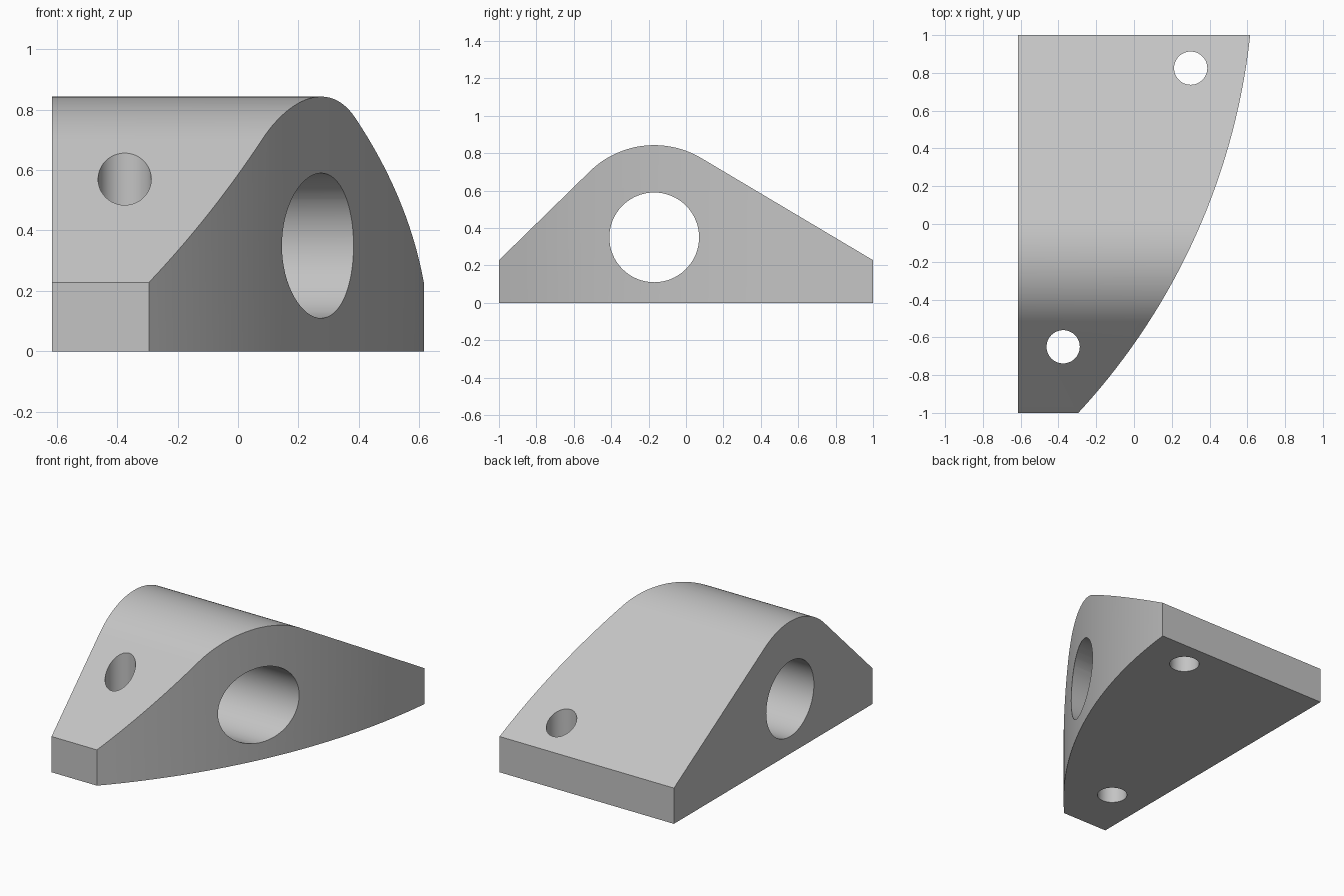
import bpy
import bmesh
from math import acos, atan2, cos, hypot, pi, sin
from mathutils import Matrix, Vector

cube = bpy.data.objects.get("Cube")
if cube:
    bpy.data.objects.remove(cube, do_unlink=True)

HALF_X = 0.615
EDGE_Z = 0.228

grey = bpy.data.materials.new("light grey")
grey.use_nodes = True
grey.diffuse_color = (0.55, 0.55, 0.55, 1)
grey.node_tree.nodes["Principled BSDF"].inputs["Base Color"].default_value = grey.diffuse_color


def arc(centre, radius, start, end, steps):
    return [(centre[0] + radius * cos(start + (end - start) * i / steps),
             centre[1] + radius * sin(start + (end - start) * i / steps))
            for i in range(steps + 1)]


def prism(name, outline, place, sweep):
    """Sweep a closed 2D outline into a solid."""
    bm = bmesh.new()
    face = bm.faces.new([bm.verts.new(place(p)) for p in outline])
    result = bmesh.ops.extrude_face_region(bm, geom=[face])
    moved = [v for v in result["geom"] if isinstance(v, bmesh.types.BMVert)]
    bmesh.ops.translate(bm, verts=moved, vec=Vector(sweep))
    bmesh.ops.recalc_face_normals(bm, faces=bm.faces)
    return finish(name, bm)


def cylinder(name, radius, depth, matrix):
    bm = bmesh.new()
    bmesh.ops.create_cone(bm, cap_ends=True, segments=64, radius1=radius,
                          radius2=radius, depth=depth, matrix=matrix)
    return finish(name, bm)


def finish(name, bm):
    mesh = bpy.data.meshes.new(name)
    bm.to_mesh(mesh)
    bm.free()
    mesh.materials.append(grey)
    obj = bpy.data.objects.new(name, mesh)
    bpy.context.collection.objects.link(obj)
    return obj


def combine(target, tool, operation):
    """Apply a boolean, then discard the helper."""
    tool.hide_render = True
    mod = target.modifiers.new("cut", "BOOLEAN")
    mod.operation = operation
    mod.solver = "EXACT"
    mod.object = tool
    bpy.context.view_layer.objects.active = target
    bpy.ops.object.modifier_apply(modifier=mod.name)
    bpy.data.objects.remove(tool, do_unlink=True)


# Side profile: rounded crown with tangent slopes, concentric with the bore
crown, crown_r = (-0.17, 0.35), 0.493


def tangent_angle(y, side):
    dy, dz = y - crown[0], EDGE_Z - crown[1]
    return atan2(dz, dy) + side * acos(crown_r / hypot(dy, dz))


back = tangent_angle(1, 1)
front = tangent_angle(-1, -1) % (2 * pi)
profile = [(-1, 0), (1, 0), (1, EDGE_Z)]
profile += arc(crown, crown_r, back, front, 40)
profile += [(-1, EDGE_Z)]
block = prism("bracket_block", profile,
              lambda p: (-HALF_X, p[0], p[1]), (2 * HALF_X + 0.1, 0, 0))

# Plan outline: straight inner side and one large arc on the outer side
centre = Vector((-2.862, 1.375))
first, last = Vector((-0.295, -1)) - centre, Vector((HALF_X, 1)) - centre
plan = arc(centre, first.length, atan2(first.y, first.x), atan2(last.y, last.x), 48)
# Run past both ends so the block's own end faces stay clean
plan = [(plan[0][0] - 0.09, -1.1)] + plan + [(plan[-1][0] + 0.01, 1.1), (-1, 1.1), (-1, -1.1)]
combine(block, prism("plan_shape", plan, lambda p: (p[0], p[1], -0.2), (0, 0, 1.4)),
        "INTERSECT")

# Large cross bore
combine(block, cylinder("bore", 0.24, 3,
        Matrix.Translation((0, *crown)) @ Matrix.Rotation(pi / 2, 4, "Y")), "DIFFERENCE")

# Vertical bolt holes
for x, y in ((-0.375, -0.65), (0.3, 0.825)):
    combine(block, cylinder("bolt_hole", 0.088, 3, Matrix.Translation((x, y, 0))),
            "DIFFERENCE")

# Smooth the curves, keep the edges crisp
bpy.ops.object.select_all(action="DESELECT")
block.select_set(True)
bpy.context.view_layer.objects.active = block
bpy.ops.object.shade_smooth_by_angle(angle=pi / 9)
